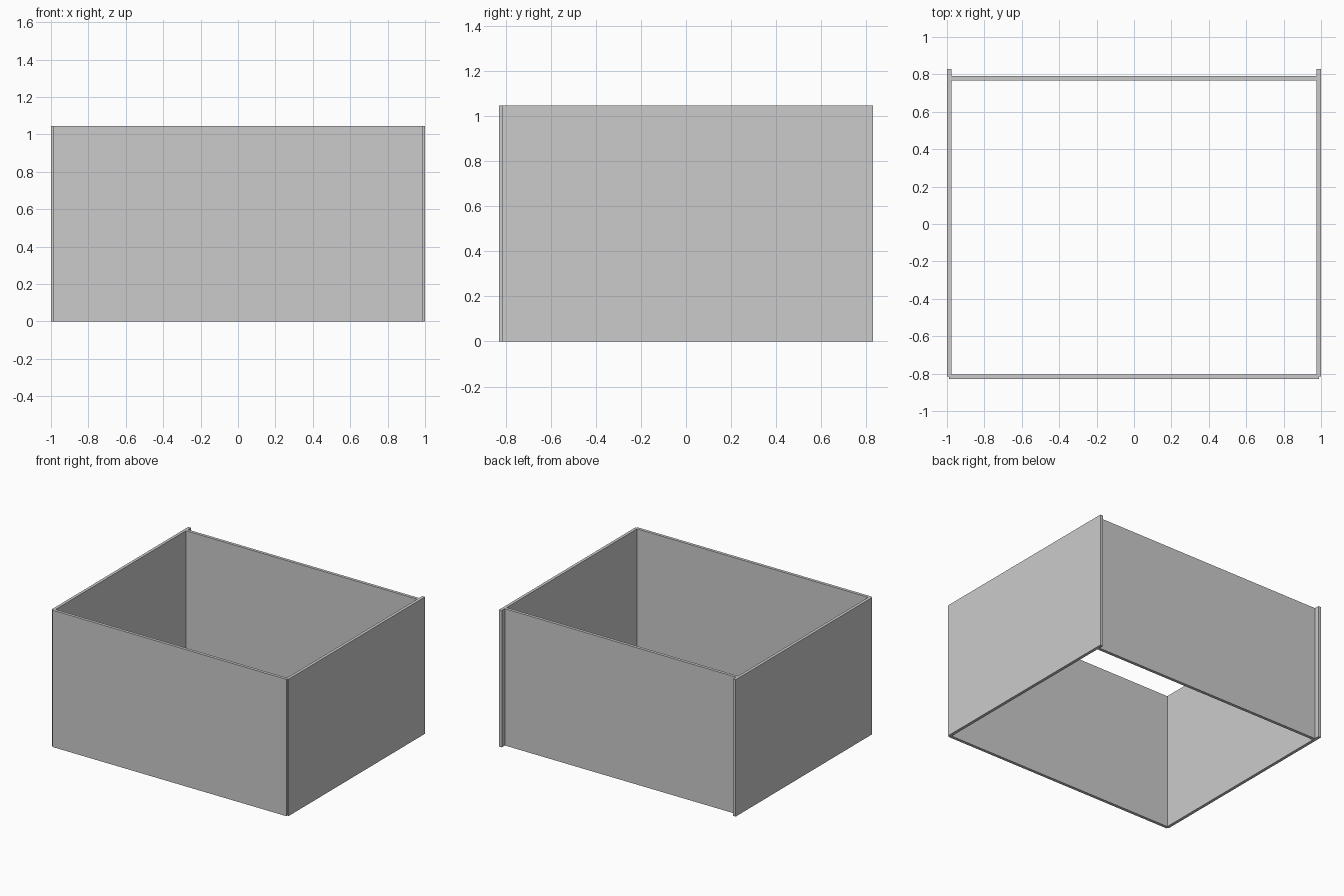
import bpy
import bmesh

if "Cube" in bpy.data.objects:
    bpy.data.objects.remove(bpy.data.objects["Cube"])

H = 1.045      # wall height
T = 0.023      # board thickness
Y = 0.828      # half depth
IN = 1 - T     # inner face of the side boards
LAP = T / 2    # depth of the corner rebate


def extrude_profile(name, points):
    """Upright board: a plan outline (counter-clockwise) raised to the wall height."""
    bm = bmesh.new()
    face = bm.faces.new([bm.verts.new((x, y, 0)) for x, y in points])
    top = bmesh.ops.extrude_face_region(bm, geom=[face])["geom"]
    bmesh.ops.translate(bm, vec=(0, 0, H),
                        verts=[v for v in top if isinstance(v, bmesh.types.BMVert)])
    bmesh.ops.recalc_face_normals(bm, faces=bm.faces)
    mesh = bpy.data.meshes.new(name)
    bm.to_mesh(mesh)
    bm.free()
    obj = bpy.data.objects.new(name, mesh)
    bpy.context.collection.objects.link(obj)
    return obj


def rect(x0, x1, y0, y1):
    return [(x0, y0), (x1, y0), (x1, y1), (x0, y1)]


# Side boards, running past the back board
extrude_profile("left_side", rect(-1, -IN, -Y + LAP, Y))
extrude_profile("right_side", rect(IN, 1, -Y + LAP, Y))

# Back board, set in from the rear ends of the sides
extrude_profile("back_board", rect(-IN, IN, 0.768, 0.768 + T))

# Front board, with rebated ends lapping over the sides
w = 1 - LAP
extrude_profile("front_board", [
    (-w, -Y), (w, -Y), (w, -Y + LAP), (IN, -Y + LAP),
    (IN, -Y + T), (-IN, -Y + T), (-IN, -Y + LAP), (-w, -Y + LAP)])
